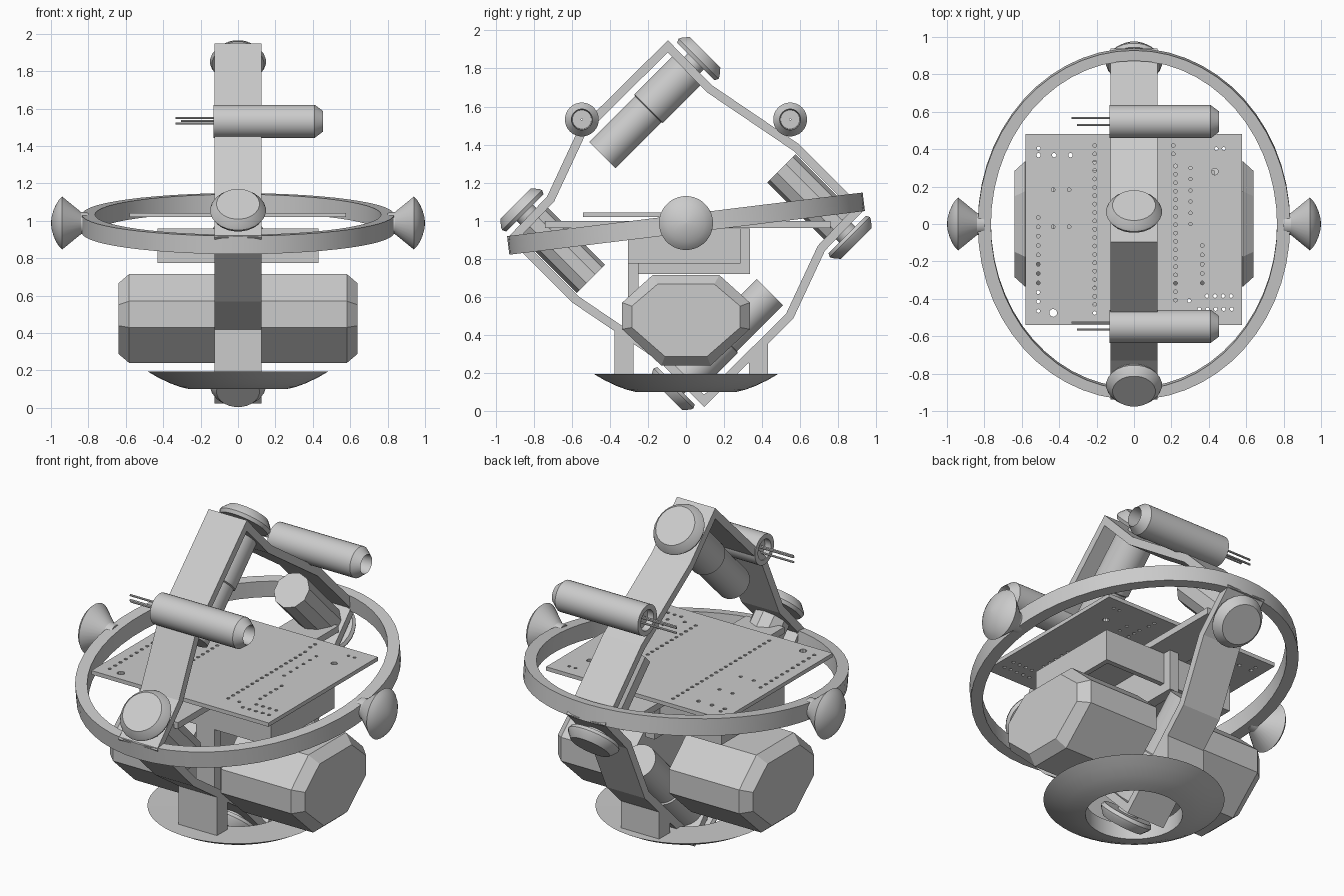
import bpy, bmesh
from math import sin, cos, pi, radians
from mathutils import Vector, Matrix

if "Cube" in bpy.data.objects:
    bpy.data.objects.remove(bpy.data.objects["Cube"])

ZC = 0.985          # height of the frame's centre
W = 0.125           # half width of the frame strap


def finish(name, bm, smooth=True):
    bmesh.ops.recalc_face_normals(bm, faces=bm.faces)
    for f in bm.faces:
        f.smooth = smooth
    for e in bm.edges:
        e.smooth = e.calc_face_angle(0) < radians(32)
    me = bpy.data.meshes.new(name)
    bm.to_mesh(me)
    bm.free()
    ob = bpy.data.objects.new(name, me)
    bpy.context.collection.objects.link(ob)
    return ob


def skin_into(bm, rings, closed=False):
    """Bridge point rings; a closed set becomes a tube, an open one gets end caps."""
    vs = [[bm.verts.new(p) for p in r] for r in rings]
    n = len(vs[0])
    pairs = list(zip(vs, vs[1:]))
    if closed:
        pairs.append((vs[-1], vs[0]))
    else:
        bm.faces.new(vs[0])
        bm.faces.new(vs[-1])
    for a, b in pairs:
        for i in range(n):
            j = (i + 1) % n
            bm.faces.new((a[i], a[j], b[j], b[i]))


def skin(name, rings, closed=False, smooth=True):
    bm = bmesh.new()
    skin_into(bm, rings, closed)
    return finish(name, bm, smooth)


def lathe_rings(profile, origin, axis, seg):
    m = Matrix.Translation(origin) @ Vector(axis).to_track_quat('Z', 'Y').to_matrix().to_4x4()
    return [[m @ Vector((r * cos((i + .5) * 2 * pi / seg), r * sin((i + .5) * 2 * pi / seg), t))
             for i in range(seg)] for r, t in profile]


def lathe(name, profile, origin, axis, seg=32, closed=False, smooth=True):
    return skin(name, lathe_rings(profile, origin, axis, seg), closed, smooth)


def section(pts, x):
    return [Vector((x, y, z)) for y, z in pts]


def prism(name, pts, x0, x1):
    return skin(name, [section(pts, x0), section(pts, x1)], smooth=False)


def box(name, x0, x1, y0, y1, z0, z1):
    return prism(name, [(y0, z0), (y1, z0), (y1, z1), (y0, z1)], x0, x1)


def inset(pts, d):
    """Mitred inward offset of a counter-clockwise polygon."""
    out = []
    for i, p in enumerate(pts):
        p, a, b = Vector(p), Vector(pts[i - 1]), Vector(pts[(i + 1) % len(pts)])
        e0, e1 = (p - a).normalized(), (b - p).normalized()
        n0, n1 = Vector((-e0.y, e0.x)), Vector((-e1.y, e1.x))
        out.append(p + (n0 + n1) * d / (1 + n0.dot(n1)))
    return out


# Strap frame: half an outline, repeated by a half turn
half = [(-.095, .963), (-.563, .50), (-.73, .142), (-.937, -.074), (-.595, -.416), (-.137, -.726)]
rel = half + [(-y, -z) for y, z in half]
outer = [(y, z + ZC) for y, z in rel]
inner = inset(outer, .045)
skin("strap_frame", [section(outer, -W), section(outer, W), section(inner, W), section(inner, -W)],
     closed=True, smooth=False)

# Four thrusters: cap outside the frame, motor inside
cap = [(.06, -.02), (.06, .025), (.14, .025), (.15, .045), (.143, .06), (.115, .093)]
thrusters = [("top", .034, .834, 1, 1, True), ("bottom", -.034, -.834, -1, -1, True),
             ("front", -.829, .039, -1, 1, False), ("rear", .829, -.039, 1, -1, False)]
for tag, y, z, dy, dz, long in thrusters:
    o, ax = Vector((0, y, z + ZC)), Vector((0, dy, dz)).normalized()
    lathe(tag + "_thruster_cap", cap, o, ax, 24)
    if long:
        lathe(tag + "_motor", [(.107, -.03), (.107, -.325), (.098, -.33), (.098, -.67)], o, ax, 32)
    else:
        lathe(tag + "_motor", [(.105, -.03), (.105, -.465)], o, ax, 10, smooth=False)

# Tilted oval hoop
tilt = Matrix.Translation((0, 0, ZC)) @ Matrix.Rotation(radians(7), 4, 'X')
hoop = [[tilt @ Vector((rx * cos(i * pi / 28), ry * sin(i * pi / 28), h)) for i in range(56)]
        for rx, ry, h in [(.835, .941, -.049), (.835, .941, .049), (.765, .885, .049), (.765, .885, -.049)]]
skin("oval_hoop", hoop, closed=True)

# Domed side buttons
dome = [(.055, .80), (.06, .84), (.142, .94), (.125, .957), (.1, .973), (.07, .986), (.035, .996), (.004, 1)]
for s, tag in ((1, "right"), (-1, "left")):
    lathe(tag + "_side_button", dome, (0, 0, ZC + .003), (s, 0, 0), 32)

# Lamp tubes with hollow ends and contact pins
tube = [(.05, .37), (.055, .455), (.089, .41), (.089, -.13), (.06, -.13), (.06, -.09), (.004, -.09), (.004, .37)]
for y, tag in ((.547, "rear"), (-.547, "front")):
    lathe(tag + "_lamp_tube", tube, (0, y, 1.532), (1, 0, 0), 28, closed=True)
    for k, (py, pz, end) in enumerate([(.02, .017, -.335), (.02, -.012, -.335), (-.018, .002, -.305)]):
        lathe(f"{tag}_lamp_pin_{k}", [(.006, -.08), (.006, end)], (0, y + py, 1.532 + pz), (1, 0, 0), 8)

# Circuit board with drilled holes
board = box("circuit_board", -.58, .578, -.54, .48, 1.02, 1.043)
P = .0448
holes = [(-.21, .42 - i * P, .01) for i in range(21)]
holes += [(.222, .31 - i * P, .01) for i in range(17)] + [(.21, .42, .01), (.21, .375, .01)]
holes += [(.302, .30 - i * .06, .009) for i in range(6)] + [(.365, -.115 - i * .05, .01) for i in range(5)]
holes += [(-.512, .035 - i * .05, .01) for i in range(11)]
holes += [(x, .368, .012) for x in (-.51, -.427, -.34)] + [(-.51, .405, .01)]
holes += [(x, y, .01) for x in (-.432, -.347) for y in (.183, -.015)]
holes += [(.39 + i * .043, -.385, .01) for i in range(4)] + [(.35 + i * .043, -.455, .01) for i in range(5)]
holes += [(.44, .403, .009), (.48, .403, .009), (.432, .28, .018), (-.432, -.475, .021), (.295, -.41, .01)]
bm = bmesh.new()
for x, y, r in holes:
    skin_into(bm, lathe_rings([(r, 0), (r, .1)], (x, y, .98), (0, 0, 1), 10))
cutter = finish("hole_cutter", bm)
cutter.hide_render = True
mod = board.modifiers.new("holes", 'BOOLEAN')
mod.operation, mod.solver, mod.object = 'DIFFERENCE', 'EXACT', cutter
bpy.context.view_layer.update()
board.data = bpy.data.meshes.new_from_object(board.evaluated_get(bpy.context.evaluated_depsgraph_get()))
board.modifiers.clear()
bpy.data.objects.remove(cutter)

# Open-bottomed tray below the board
box("tray_lid", -.43, .43, -.305, .285, .94, .96)
for s, tag in ((1, "right"), (-1, "left")):
    box(tag + "_tray_wall", s * .43, s * .40, -.305, .285, .775, .95)
box("tray_front_wall", -.40, .40, -.305, -.275, .775, .95)
box("tray_rear_wall", -.40, .40, .255, .285, .775, .95)

# Centre web, cross strip and front post carrying tray and pods
box("centre_web", -.03, .03, -.26, .335, .72, .96)
box("cross_strip", -W, W, -.74, .76, .962, 1.0)
box("front_post", -.06, .06, -.305, -.25, .40, .96)

# Two eight-sided pods with bevelled outer ends
oct_pts = [(-.13, .24), (.13, .24), (.335, .43), (.335, .57), (.175, .715), (-.175, .715), (-.335, .57), (-.335, .43)]
end_pts = [(y * .85, .477 + (z - .477) * .8) for y, z in oct_pts]
for s, tag in ((1, "right"), (-1, "left")):
    skin(tag + "_pod", [section(oct_pts, s * W), section(oct_pts, s * .582), section(end_pts, s * .638)], smooth=False)

# Legs and dished foot ring
prism("front_leg", [(-.375, .185), (-.275, .185), (-.275, .375), (-.375, .445)], -W, W)
prism("rear_leg", [(.33, .185), (.43, .185), (.43, .375), (.33, .275)], -W, W)
lathe("foot_ring", [(.485, .195), (.43, .163), (.365, .132), (.31, .112), (.26, .1), (.26, .192)],
      (0, 0, 0), (0, 0, 1), 48, closed=True)
